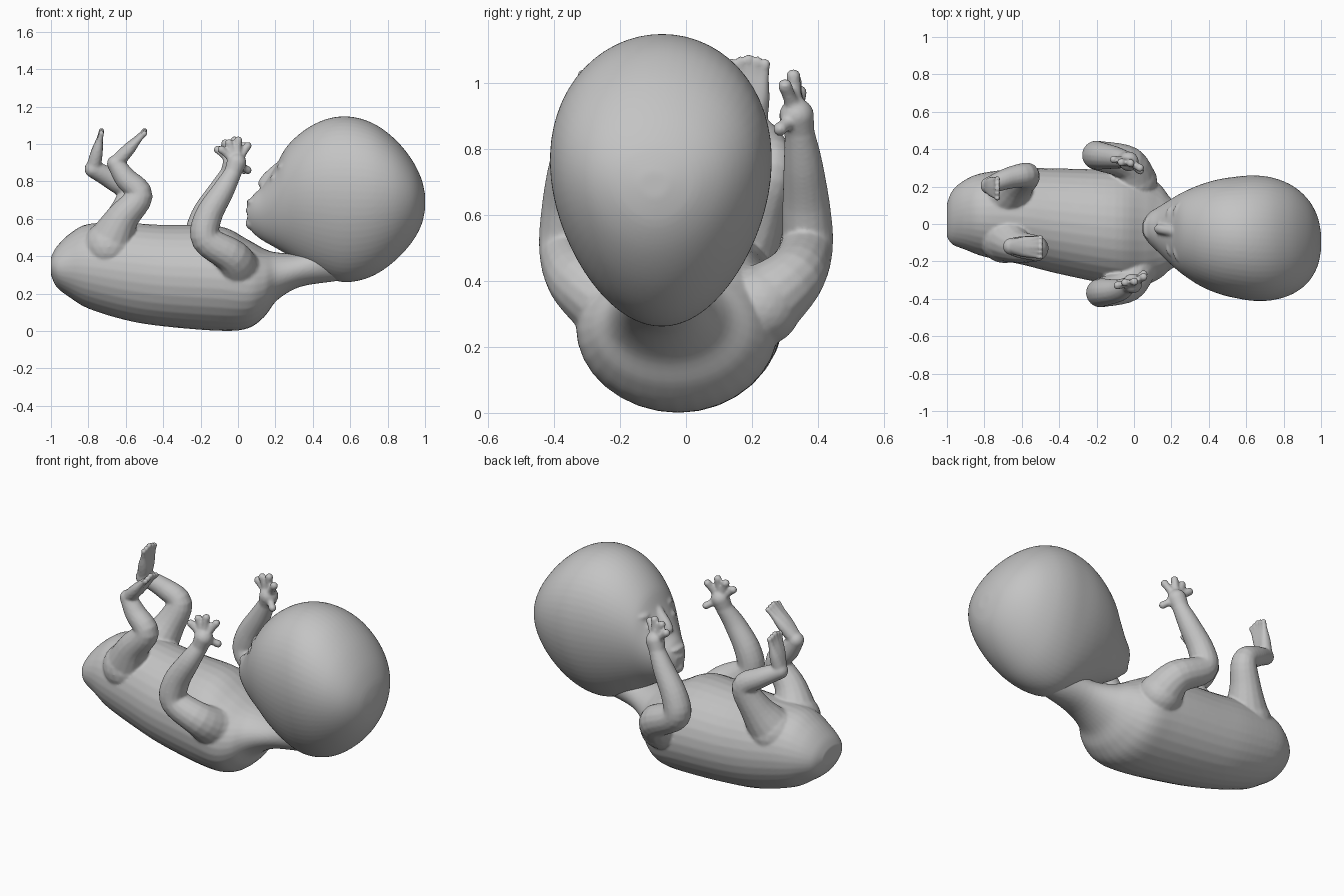
import bpy, bmesh, math
from mathutils import Vector, Matrix

if "Cube" in bpy.data.objects:
    bpy.data.objects.remove(bpy.data.objects["Cube"])

skin = bpy.data.materials.new("plain grey")
skin.diffuse_color = (0.55, 0.55, 0.55, 1)
skin.use_nodes = True
skin.node_tree.nodes["Principled BSDF"].inputs["Base Color"].default_value = skin.diffuse_color


def spline(rows, steps=5):
    """Catmull-Rom through rows of numbers."""
    out = []
    n = len(rows)
    for i in range(n - 1):
        a, b, c, d = (rows[max(i - 1, 0)], rows[i], rows[i + 1], rows[min(i + 2, n - 1)])
        for s in range(steps):
            t = s / steps
            out.append([0.5 * (2 * q + (r - p) * t + (2 * p - 5 * q + 4 * r - u) * t * t
                               + (3 * q - p - 3 * r + u) * t ** 3)
                        for p, q, r, u in zip(a, b, c, d)])
    out.append(list(rows[-1]))
    return out


def skin_rings(bm, rings):
    loops = [[bm.verts.new(p) for p in ring] for ring in rings]
    n = len(loops[0])
    for a, b in zip(loops, loops[1:]):
        for i in range(n):
            j = (i + 1) % n
            bm.faces.new((a[i], a[j], b[j], b[i]))
    bm.faces.new(loops[0][::-1])
    bm.faces.new(loops[-1])


def loft_x(bm, rows, egg=0.0, sides=32):
    """Rows: x, y centre, z low, z high, half width."""
    rings = []
    for x, yc, lo, hi, ry in spline(rows):
        ring = []
        for i in range(sides):
            a = 2 * math.pi * i / sides
            ring.append((x, yc + ry * math.cos(a) * (1 + egg * math.sin(a)),
                         (lo + hi) / 2 + (hi - lo) / 2 * math.sin(a)))
        rings.append(ring)
    skin_rings(bm, rings)


def ball(bm, c, r):
    m = Matrix.Translation(c) @ Matrix.Diagonal((*r, 1))
    bmesh.ops.create_icosphere(bm, subdivisions=3, radius=1, matrix=m)


def tube(bm, rows, sides=16):
    """Rows: x, y, z, radius; round ends."""
    pts = spline(rows)
    rings = []
    side = Vector((0, 1, 0))
    for k, p in enumerate(pts):
        t = Vector(pts[min(k + 1, len(pts) - 1)][:3]) - Vector(pts[max(k - 1, 0)][:3])
        u = (side - t.normalized() * side.dot(t.normalized())).normalized()
        side = u
        v = t.normalized().cross(u)
        rings.append([Vector(p[:3]) + p[3] * (u * math.cos(a) + v * math.sin(a))
                      for a in (2 * math.pi * i / sides for i in range(sides))])
    skin_rings(bm, rings)
    for p in (pts[0], pts[-1]):
        ball(bm, p[:3], (p[3],) * 3)


def finish(bm, name, voxel, smooth):
    bmesh.ops.recalc_face_normals(bm, faces=bm.faces[:])
    me = bpy.data.meshes.new(name)
    bm.to_mesh(me)
    bm.free()
    ob = bpy.data.objects.new(name, me)
    bpy.context.collection.objects.link(ob)
    me.materials.append(skin)
    r = ob.modifiers.new("fuse", 'REMESH')
    r.mode = 'VOXEL'
    r.voxel_size = voxel
    r.use_smooth_shade = True
    s = ob.modifiers.new("soften", 'SMOOTH')
    s.factor = 0.5
    s.iterations = smooth
    return ob


# torso and neck
body = bmesh.new()
loft_x(body, [
    (-1.0, 0.02, .30, .395, .09), (-.97, .035, .235, .45, .145), (-.9, .05, .18, .52, .188),
    (-.8, .05, .12, .572, .225), (-.6, .04, .058, .578, .257), (-.4, .015, .025, .567, .282),
    (-.1, -.02, .001, .56, .307), (.05, -.03, .013, .49, .298), (.14, -.04, .075, .44, .25),
    (.21, -.055, .165, .42, .18), (.33, -.075, .235, .42, .13), (.5, -.08, .263, .48, .105),
    (.6, -.08, .275, .5, .09)])

# arms with hands
for s, dx, up, hand in ((-1, 0, 0, .318), (1, -.02, .01, .335)):
    tube(body, [(-.0, s * .225, .325, .125), (-.035, s * .325, .40 + up, .095),
                (-.17 + dx, s * .365, .49 + up, .08), (-.16 + dx, s * .365, .61, .074),
                (-.08 + dx, s * .355, .75, .06), (-.03 + dx, s * (hand + .01), .84, .047)])
    palm = Vector((-.008 + dx, s * hand, .9))
    tube(body, [(-.03 + dx, s * (hand + .01), .84, .045), (*palm, .053)])
    for x, y, z in ((-.08, -.01, .07), (-.04, .005, .105), (.01, .01, .12),
                    (.06, .035, .09), (.08, .06, .03), (.06, .05, -.04)):
        tip = palm + Vector((x, -s * y, z))
        mid = palm.lerp(tip, .6)
        if z < 0.02 or x < .075:
            tube(body, [(*palm, .03), (*mid, .021), (*tip, .022)], 10)

# legs with feet
legs = (
    ((-.69, -.07, .45, .14), (-.62, -.12, .6, .09), (-.525, -.13, .725, .07),
     (-.60, -.125, .815, .06), (-.655, -.12, .895, .046), (-.50, -.125, 1.07)),
    ((-.69, .14, .45, .14), (-.62, .215, .6, .09), (-.575, .26, .74, .07),
     (-.67, .245, .81, .058), (-.775, .205, .865, .046), (-.73, .19, 1.07)))
for *path, toe in legs:
    tube(body, path)
    heel = Vector(path[-1][:3])
    toe = Vector(toe)
    for i in range(-2, 3):
        end = toe + Vector((0, i * .026, -.007 * abs(i)))
        tube(body, [(*heel, .04), (*heel.lerp(end, .45), .033),
                    (*heel.lerp(end, .8), .018), (*end, .014)], 10)
        ball(body, end, (.016, .014, .018))
finish(body, "torso_and_limbs", .0075, 5)

# skull and jaw
head = bmesh.new()
loft_x(head, [
    (.05, -.02, .57, .67, .04), (.08, -.022, .525, .725, .08), (.13, -.03, .485, .775, .12),
    (.2, -.042, .445, .88, .175), (.26, -.05, .41, .985, .217), (.35, -.06, .35, 1.07, .266),
    (.45, -.067, .295, 1.125, .302), (.55, -.072, .263, 1.147, .322), (.65, -.076, .27, 1.137, .332),
    (.75, -.08, .31, 1.095, .322), (.85, -.085, .385, 1.015, .285), (.93, -.09, .475, .915, .22),
    (.98, -.093, .565, .815, .135), (1.0, -.095, .65, .73, .045)], egg=.15, sides=64)
# nose
tube(head, [(.215, -.04, .87, .03), (.155, -.03, .82, .027), (.134, -.026, .79, .027)])
for s in (-1, 1):
    ball(head, (.145, -.026 + s * .026, .765), (.022, .02, .02))       # nostril wing
    ball(head, (.205, -.04 + s * .09, .815), (.035, .045, .025))       # closed eyelid
    ball(head, (.25, -.045 + s * .1, .875), (.042, .06, .025))         # brow
# lips and chin
ball(head, (.075, -.022, .69), (.03, .06, .018))
ball(head, (.07, -.022, .645), (.03, .055, .018))
ball(head, (.075, -.022, .575), (.035, .045, .035))
finish(head, "head", .0085, 5)
